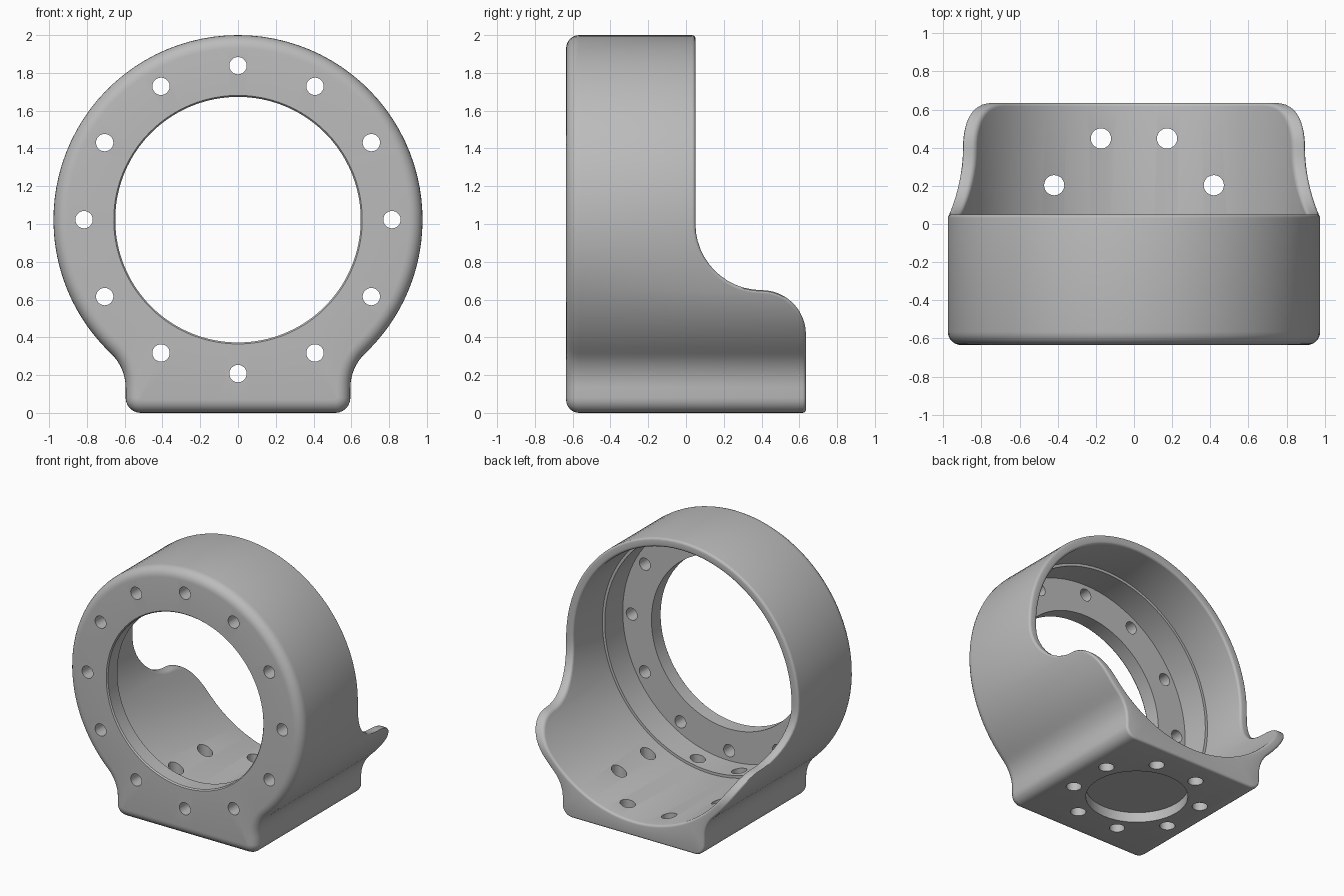
import bpy, bmesh
from math import sin, cos, pi, sqrt, acos, atan2, radians
from mathutils import Matrix, Vector

if "Cube" in bpy.data.objects:
    bpy.data.objects.remove(bpy.data.objects["Cube"])

# Main dimensions
C, R, BORE = 1.023, 0.977, 0.91        # ring centre height, outer and bore radius
FRONT, BACK, RING_BACK = -0.635, 0.635, 0.05
HALF, CORNER, FILLET = 0.595, 0.08, 0.25   # base half width and its roundings
ROUND, RIM = 0.07, 0.018               # front rounding, rim rounding
HOLLOW, HUMP = 0.35, 0.235             # side curve radii
WING_Y = RING_BACK + HOLLOW
HUMP_Z = 1.0 - HOLLOW - HUMP

grey = bpy.data.materials.new("grey metal")
grey.use_nodes = True
grey.diffuse_color = (0.5, 0.5, 0.5, 1)
grey.node_tree.nodes["Principled BSDF"].inputs["Base Color"].default_value = (0.5, 0.5, 0.5, 1)


def steps(a, b, n, skip=1):
    """Evenly spaced values from a to b, leaving out the first ones."""
    return [a + (b - a) * i / n for i in range(skip, n + 1)]


# Half outline from top to bottom: (x, z, normal x, normal z, rim y, rim inset y, rim inset z, zone)
samples = []


def ring_point(a, y, iy, iz, zone):
    samples.append((R * sin(a), C - R * cos(a), sin(a), -cos(a), y, iy, iz, zone))


def angle_at(z, r=R):
    return acos((C - z) / r)


for a in steps(pi, angle_at(1.0), 24, 0)[:-1]:
    ring_point(a, RING_BACK, -1, 0, "top")
for t in steps(0, pi / 2, 12, 0):
    ring_point(angle_at(1.0 - HOLLOW * sin(t)), WING_Y - HOLLOW * cos(t), -cos(t), -sin(t), "wing")
for t in steps(0, pi / 2, 12):
    ring_point(angle_at(HUMP_Z + HUMP * cos(t)), WING_Y + HUMP * sin(t), -sin(t), -cos(t), "wing")

fx = HALF + FILLET
fz = C - sqrt((R + FILLET) ** 2 - fx ** 2)
tangent = atan2(fx, C - fz)
for a in steps(angle_at(HUMP_Z), tangent, 3):
    ring_point(a, BACK, -1, 0, "base")


def base_point(x, z, nx, nz):
    samples.append((x, z, nx, nz, BACK, -1, 0, "base"))


for a in steps(pi / 2 - tangent, 0, 8):
    base_point(fx - FILLET * cos(a), fz + FILLET * sin(a), cos(a), -sin(a))
for a in steps(0, pi / 2, 6, 0):
    base_point(HALF - CORNER + CORNER * cos(a), CORNER - CORNER * sin(a), cos(a), -sin(a))
for x in steps(HALF - CORNER, 0, 10):
    base_point(x, 0, 0, -1)

squeeze = angle_at(HUMP_Z, BORE) / angle_at(HUMP_Z)


# Point makers: each places one sample on a loop of the shell
def offset(d, y):
    return lambda s: (s[0] - s[2] * d, y, s[1] - s[3] * d)


def circle(r, y):
    def place(s):
        a = atan2(s[0], C - s[1])
        return (r * sin(a), y, C - r * cos(a))
    return place


def rim_outer(d, inset):
    def place(s):
        x, z, nx, nz, y, iy, iz, zone = s
        if zone == "wing":
            z += iz * inset
            return (sqrt((R - d) ** 2 - (z - C) ** 2), y + iy * inset, z)
        return (x - nx * d, y + iy * inset, z - nz * d)
    return place


def rim_inner(d, inset):
    def place(s):
        x, z, nx, nz, y, iy, iz, zone = s
        r, y = BORE + d, y + iy * inset
        if zone == "wing":
            z += iz * inset
            return (sqrt(r * r - (z - C) ** 2), y, z)
        a = atan2(x, C - z) * (squeeze if zone == "base" else 1)
        return (r * sin(a), y, C - r * cos(a))
    return place


quarter = steps(0, pi / 2, 4, 0)
loops = [offset(ROUND * (1 - sin(a)), FRONT + ROUND * (1 - cos(a))) for a in steps(0, pi / 2, 6, 0)]
loops += [rim_outer(RIM * (1 - cos(a)), RIM * (1 - sin(a))) for a in quarter]
loops += [rim_inner(RIM * (1 - cos(a)), RIM * (1 - sin(a))) for a in reversed(quarter)]
loops += [circle(BORE, -0.3), circle(0.89, -0.3), circle(0.89, -0.515),
          circle(0.65, -0.515), circle(0.65, FRONT + 0.01), circle(0.658, FRONT)]

# Shell: ring, flared wings and base as one closed skin
bm = bmesh.new()
rows = []
for place in loops:
    half = [place(s) for s in samples]
    other = [(-x, y, z) for x, y, z in half[-2:0:-1]]
    rows.append([bm.verts.new(p) for p in half + other])
count = len(rows[0])
for k, row in enumerate(rows):
    nxt = rows[(k + 1) % len(rows)]
    for i in range(count):
        j = (i + 1) % count
        bm.faces.new((row[i], row[j], nxt[j], nxt[i]))
bmesh.ops.remove_doubles(bm, verts=bm.verts[:], dist=0.00005)
bmesh.ops.recalc_face_normals(bm, faces=bm.faces[:])


def make_object(name, bm):
    mesh = bpy.data.meshes.new(name)
    bm.to_mesh(mesh)
    bm.free()
    mesh.materials.append(grey)
    obj = bpy.data.objects.new(name, mesh)
    bpy.context.collection.objects.link(obj)
    return obj


bracket = make_object("ring_bracket", bm)

# Cutters: flange holes, base holes and the round pocket below
cut = bmesh.new()


def drill(r, depth, centre, turn=Matrix(), sides=24):
    bmesh.ops.create_cone(cut, cap_ends=True, segments=sides, radius1=r, radius2=r,
                          depth=depth, matrix=Matrix.Translation(Vector(centre)) @ turn)


for i in range(12):
    a = i * pi / 6
    drill(0.046, 0.24, (0.815 * sin(a), -0.58, C + 0.815 * cos(a)), Matrix.Rotation(pi / 2, 4, "X"))
for i in range(8):
    a = radians(22.5 + 45 * i)
    drill(0.053, 0.5, (0.453 * cos(a), 0.03 + 0.453 * sin(a), 0.1))
drill(0.35, 0.2, (0, 0.03, -0.025), sides=48)
cutter = make_object("hole_cutter", cut)
cutter.hide_render = True

mod = bracket.modifiers.new("holes", "BOOLEAN")
mod.operation, mod.solver, mod.object = "DIFFERENCE", "EXACT", cutter
bpy.context.view_layer.update()
result = bpy.data.meshes.new_from_object(bracket.evaluated_get(bpy.context.evaluated_depsgraph_get()))
bracket.modifiers.clear()
bracket.data = result
bpy.data.objects.remove(cutter)

# Smooth shading with crisp edges
bpy.ops.object.select_all(action="DESELECT")
bracket.select_set(True)
bpy.context.view_layer.objects.active = bracket
bpy.ops.object.shade_smooth_by_angle(angle=radians(32))
